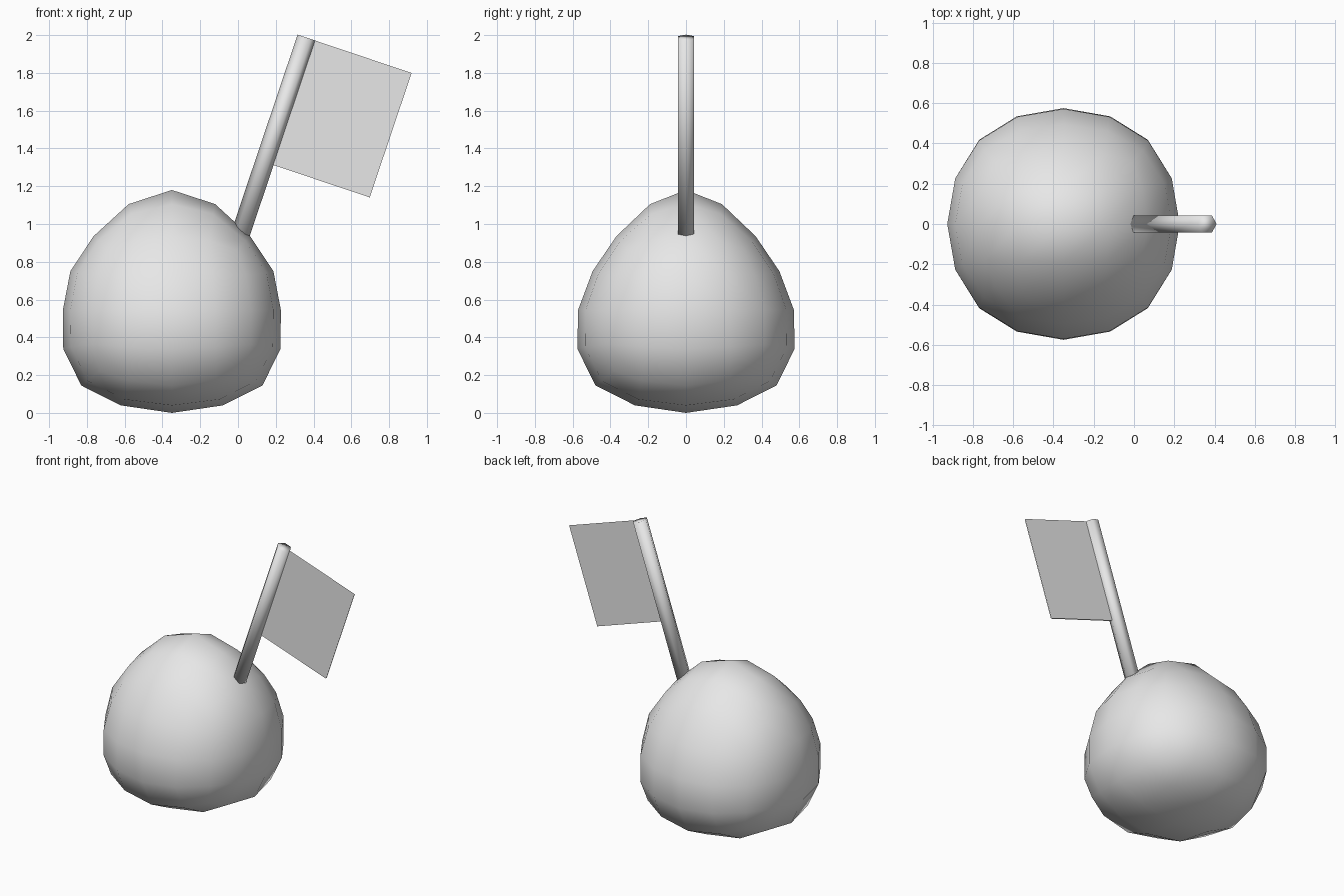
import bpy
import bmesh
from math import radians
from mathutils import Matrix, Vector

cube = bpy.data.objects.get("Cube")
if cube:
    bpy.data.objects.remove(cube, do_unlink=True)

grey = bpy.data.materials.new("light_grey")
grey.use_nodes = True
grey.diffuse_color = (0.8, 0.8, 0.8, 1)
grey.node_tree.nodes["Principled BSDF"].inputs["Base Color"].default_value = (0.8, 0.8, 0.8, 1)


def lerp_table(keys, values, t):
    """Piecewise linear lookup; keys ascend."""
    for i in range(len(keys) - 1):
        if t <= keys[i + 1]:
            f = (t - keys[i]) / (keys[i + 1] - keys[i])
            return values[i] + f * (values[i + 1] - values[i])
    return values[-1]


def add_object(name, bm, matrix):
    mesh = bpy.data.meshes.new(name)
    bm.to_mesh(mesh)
    bm.free()
    obj = bpy.data.objects.new(name, mesh)
    obj.matrix_world = matrix
    mesh.materials.append(grey)
    bpy.context.collection.objects.link(obj)
    return obj


# Body: rounded cube, reshaped into a drop with a raised top and full base
bpy.ops.mesh.primitive_cube_add(size=2)
body = bpy.context.object
body.name = "body"
body.data.materials.append(grey)
subsurf = body.modifiers.new("round", "SUBSURF")
subsurf.levels = 2
bpy.ops.object.modifier_apply(modifier=subsurf.name)

levels = [-1, -0.931, -0.726, -0.396, 0, 0.396, 0.726, 0.931, 1]
heights = [0.0, 0.04, 0.145, 0.34, 0.545, 0.75, 0.935, 1.105, 1.18]
width_x = [1.19, 1.18, 1.145, 1.07, 1, 1, 0.99, 1, 1]
width_y = [1.19, 1.18, 1.145, 1.07, 0.99, 0.92, 0.88, 0.83, 0.82]
radius = 0.577
extent = max(v.co.z for v in body.data.vertices)
for v in body.data.vertices:
    p = v.co / extent
    v.co = (p.x * radius * lerp_table(levels, width_x, p.z) - 0.35,
            p.y * radius * lerp_table(levels, width_y, p.z),
            lerp_table(levels, heights, p.z))
body.data.shade_smooth()

# Shared frame of the leaning pole and its flag
lean = Matrix.Translation((0.0125, 0, 0.946)) @ Matrix.Rotation(radians(18.6), 4, "Y")
length = 1.098

# Pole: six-sided rod with a corner towards the flag
bm = bmesh.new()
bmesh.ops.create_cone(bm, cap_ends=True, segments=6, radius1=0.05, radius2=0.05,
                      depth=length,
                      matrix=Matrix.Translation((0, 0, length / 2)) @ Matrix.Rotation(radians(30), 4, "Z"))
# Turn the ring if its corners do not lie on the lean plane
if not any(abs(v.co.y) < 0.001 for v in bm.verts):
    bmesh.ops.rotate(bm, verts=bm.verts, cent=Vector(), matrix=Matrix.Rotation(radians(30), 3, "Z"))
add_object("pole", bm, lean).data.shade_smooth()

# Flag: two thin sheets back to back
bm = bmesh.new()
for side in (-1, 1):
    corners = [(0, 0.403), (0.587, 0.403), (0.587, length), (0, length)]
    ring = [bm.verts.new((x, side * 0.004, z)) for x, z in corners]
    bm.faces.new(ring if side < 0 else ring[::-1])
add_object("flag", bm, lean)
